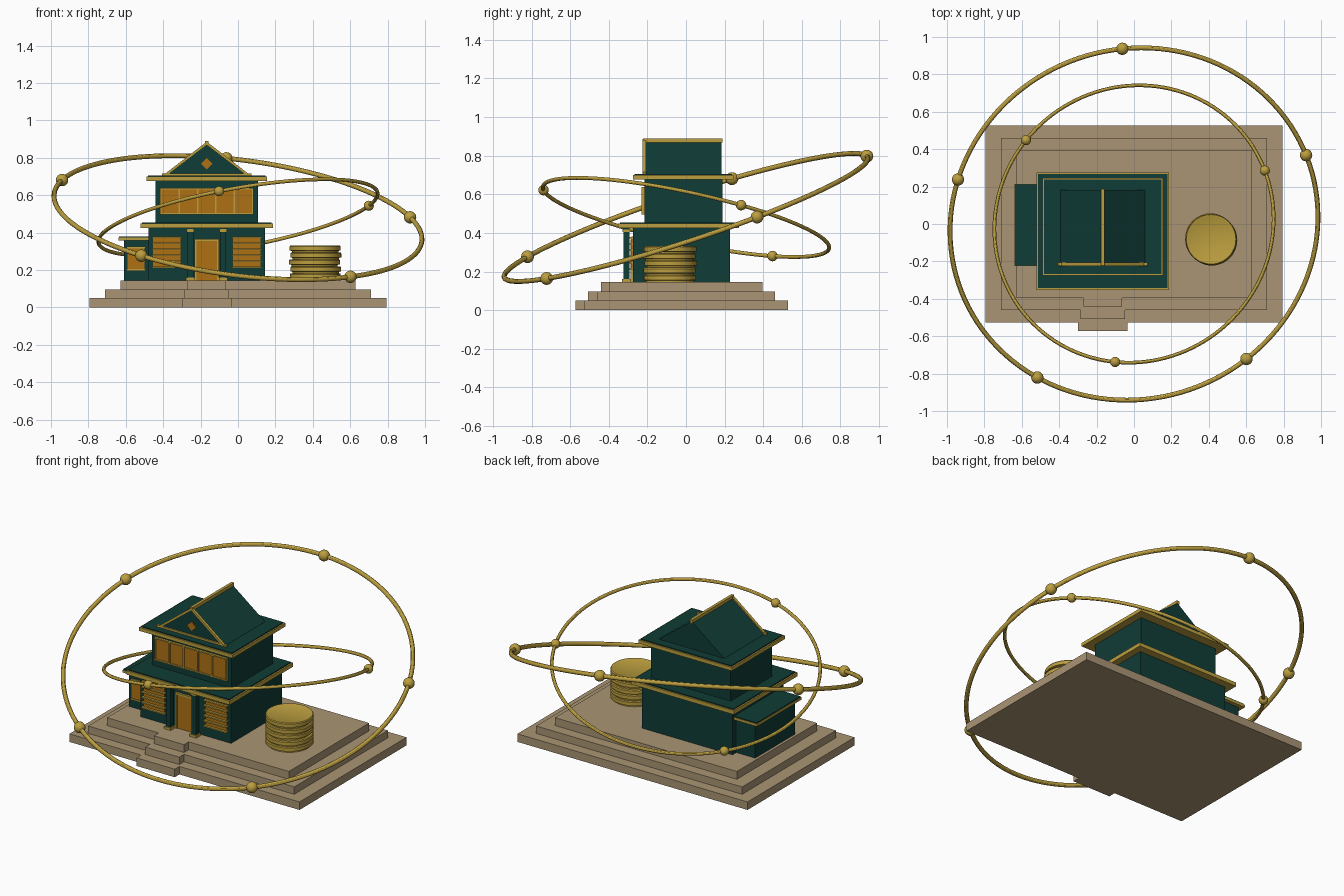
import bpy, bmesh, math
from mathutils import Vector

if "Cube" in bpy.data.objects:
    bpy.data.objects.remove(bpy.data.objects["Cube"], do_unlink=True)


def material(name, r, g, b):
    m = bpy.data.materials.new(name)
    m.use_nodes = True
    m.diffuse_color = (r, g, b, 1)
    m.node_tree.nodes["Principled BSDF"].inputs["Base Color"].default_value = (r, g, b, 1)
    return m


GREEN = material("deep_green", .005, .045, .037)
GOLD = material("gold", .5, .345, .05)
AMBER = material("amber_glass", .42, .165, .007)
STONE = material("tan_stone", .4, .3, .175)
CX = -.167  # centre line of the house
GROUND = .145  # top of the plinth


def finish(name, bm, mat, smooth=False):
    bmesh.ops.recalc_face_normals(bm, faces=bm.faces)
    mesh = bpy.data.meshes.new(name)
    bm.to_mesh(mesh)
    bm.free()
    mesh.materials.append(mat)
    ob = bpy.data.objects.new(name, mesh)
    bpy.context.collection.objects.link(ob)
    if smooth:
        bpy.ops.object.select_all(action='DESELECT')
        ob.select_set(True)
        bpy.context.view_layer.objects.active = ob
        bpy.ops.object.shade_smooth_by_angle()
    return ob


def box(name, mat, x0, x1, y0, y1, z0, z1):
    bm = bmesh.new()
    bmesh.ops.create_cube(bm, size=1)
    for v in bm.verts:
        v.co = (x0 if v.co.x < 0 else x1, y0 if v.co.y < 0 else y1, z0 if v.co.z < 0 else z1)
    return finish(name, bm, mat)


def prism(name, mat, outline, y0, y1):
    """Extrude an (x, z) outline along y."""
    bm = bmesh.new()
    face = bm.faces.new([bm.verts.new((x, y0, z)) for x, z in outline])
    out = bmesh.ops.extrude_face_region(bm, geom=[face])
    moved = [g for g in out["geom"] if isinstance(g, bmesh.types.BMVert)]
    bmesh.ops.translate(bm, verts=moved, vec=(0, y1 - y0, 0))
    return finish(name, bm, mat)


def lathe(name, mat, profile, centre, steps=48):
    """Spin an (r, z) profile around a vertical axis."""
    bm = bmesh.new()
    verts = [bm.verts.new((r, 0, z)) for r, z in profile]
    edges = [bm.edges.new(pair) for pair in zip(verts, verts[1:])]
    bmesh.ops.spin(bm, geom=verts + edges, axis=(0, 0, 1), cent=(0, 0, 0),
                   angle=math.tau, steps=steps)
    bmesh.ops.remove_doubles(bm, verts=bm.verts, dist=.0001)
    bmesh.ops.translate(bm, verts=bm.verts, vec=centre)
    return finish(name, bm, mat, True)


# Stepped plinth with a small flight of entrance steps
heights = [0, .05, .096, GROUND]
for i in range(3):
    hx, hy, z0, z1 = .793 - .083 * i, .527 - .066 * i, heights[i], heights[i + 1]
    box(f"plinth_tier_{i + 1}", STONE, -hx, hx, -hy, hy, z0, z1)
    hw = .132 - .014 * i
    box(f"entrance_step_{i + 1}", STONE, CX - hw, CX + hw, -hy - .046, -hy + .02, z0, z1)


def slab_roof(name, x0, x1, y0, y1, z0, z1, rim):
    box(name + "_trim", GOLD, x0, x1, y0, y1, z0, z1)
    box(name + "_top", GREEN, x0 + rim, x1 - rim, y0 + rim, y1 - rim, z1, z1 + .006)


# Storeys and flat roofs
box("lower_walls", GREEN, CX - .312, CX + .312, -.275, .228, GROUND, .425)
slab_roof("lower_roof", CX - .355, CX + .355, -.352, .275, .425, .449, .009)
box("upper_walls", GREEN, CX - .274, CX + .274, -.216, .19, .449, .677)
slab_roof("upper_roof", CX - .322, CX + .322, -.275, .247, .677, .699, .009)

# Side annex
box("annex_walls", GREEN, -.61, CX - .3, -.2, .19, GROUND, .36)
slab_roof("annex_roof", -.638, CX - .285, -.225, .214, .358, .374, .003)
box("annex_window", AMBER, -.59, -.5, -.206, -.198, .2, .32)
for z in (.2, .32):
    box("annex_window_rail", GOLD, -.595, -.495, -.21, -.198, z - .005, z + .005)

# Gable with ridge, sloping trim, base bar and diamond
HALF, BASE, PEAK = .228, .703, .876
prism("gable", GREEN, [(CX - HALF, BASE), (CX + HALF, BASE), (CX, PEAK)], -.213, .183)
for side, label in ((-1, "right"), (1, "left")):
    prism(f"gable_trim_{label}", GOLD,
          [(CX + side * (HALF + .01), BASE), (CX + side * (HALF - .012), BASE),
           (CX, PEAK - .008), (CX, PEAK + .01)], -.224, -.207)
box("gable_base_bar", GOLD, CX - .24, CX + .24, -.222, -.207, BASE, BASE + .013)
box("ridge_beam", GOLD, CX - .009, CX + .009, -.222, .188, PEAK - .008, PEAK + .013)
D = .031
prism("gable_diamond", AMBER,
      [(CX - D, .768), (CX, .768 - D), (CX + D, .768), (CX, .768 + D)], -.22, -.211)

# Upper window band
box("upper_window", AMBER, CX - .245, CX + .245, -.223, -.214, .502, .634)
for i in range(6):
    x = CX + .245 * (i / 2.5 - 1)
    box("upper_mullion", GOLD, x - .004, x + .004, -.23, -.214, .502, .634)
for z in (.5, .634):
    box("upper_window_rail", GOLD, CX - .25, CX + .25, -.23, -.214, z - .004, z + .004)

# Louvred windows and porch columns on both sides of the door
for side, label in ((-1, "right"), (1, "left")):
    x = CX + side * .214
    box(f"window_{label}", AMBER, x - .073, x + .073, -.282, -.273, .21, .38)
    for i in range(6):
        z = .214 + .032 * i
        prism_half = .08
        box(f"louvre_{label}", GOLD, x - prism_half, x + prism_half, -.296, -.273,
            z - .004, z + .004)
    x = CX + side * .088
    box(f"column_{label}", GREEN, x - .016, x + .016, -.324, -.292, GROUND, .425)
    box(f"column_base_{label}", GOLD, x - .023, x + .023, -.331, -.285, GROUND, .16)
    box(f"column_capital_{label}", GOLD, x - .021, x + .021, -.329, -.287, .404, .418)
    x = CX + side * .06
    box(f"door_jamb_{label}", GOLD, x - .006, x + .006, -.288, -.273, GROUND, .365)

# Door
box("door", AMBER, CX - .056, CX + .056, -.282, -.273, GROUND, .36)
box("door_lintel", GOLD, CX - .066, CX + .066, -.288, -.273, .355, .367)

# Stack of coins
RIM = .136
shape = [(0, 0), (RIM - .012, 0), (RIM - .012, .008), (RIM, .011), (RIM, .032),
         (RIM - .004, .0375), (RIM - .012, .0375), (RIM - .015, .036), (0, .036)]
for i in range(5):
    offset = .004 * math.sin(2.4 * i)
    lathe(f"coin_{i + 1}", GOLD, shape, (.413 + offset, -.083 - offset, GROUND + .0372 * i))


def orbit(name, slope_x, slope_y, radius, tube, ball, first, count):
    """Tilted hoop with evenly spaced beads."""
    centre = Vector((0, 0, .48))
    normal = Vector((-slope_x, -slope_y, 1))
    bpy.ops.mesh.primitive_torus_add(
        major_radius=radius, minor_radius=tube, major_segments=128, minor_segments=12,
        location=centre, rotation=normal.to_track_quat('Z', 'Y').to_euler())
    hoop = bpy.context.object
    hoop.name = name
    hoop.data.materials.append(GOLD)
    bpy.ops.object.shade_smooth_by_angle()
    for i in range(count):
        a = math.radians(first + 360 / count * i)
        c, s = math.cos(a), math.sin(a)
        way = Vector((c, s, slope_x * c + slope_y * s)).normalized()
        bm = bmesh.new()
        bmesh.ops.create_uvsphere(bm, u_segments=20, v_segments=12, radius=ball)
        bmesh.ops.translate(bm, verts=bm.verts, vec=centre + way * radius)
        finish(f"{name}_bead_{i + 1}", bm, GOLD, True)


# Hoops around the house
orbit("outer_hoop", -.13, .33, .991, .013, .033, 21.8, 5)
orbit("inner_hoop", .179, -.216, .758, .01, .027, 22.2, 3)
